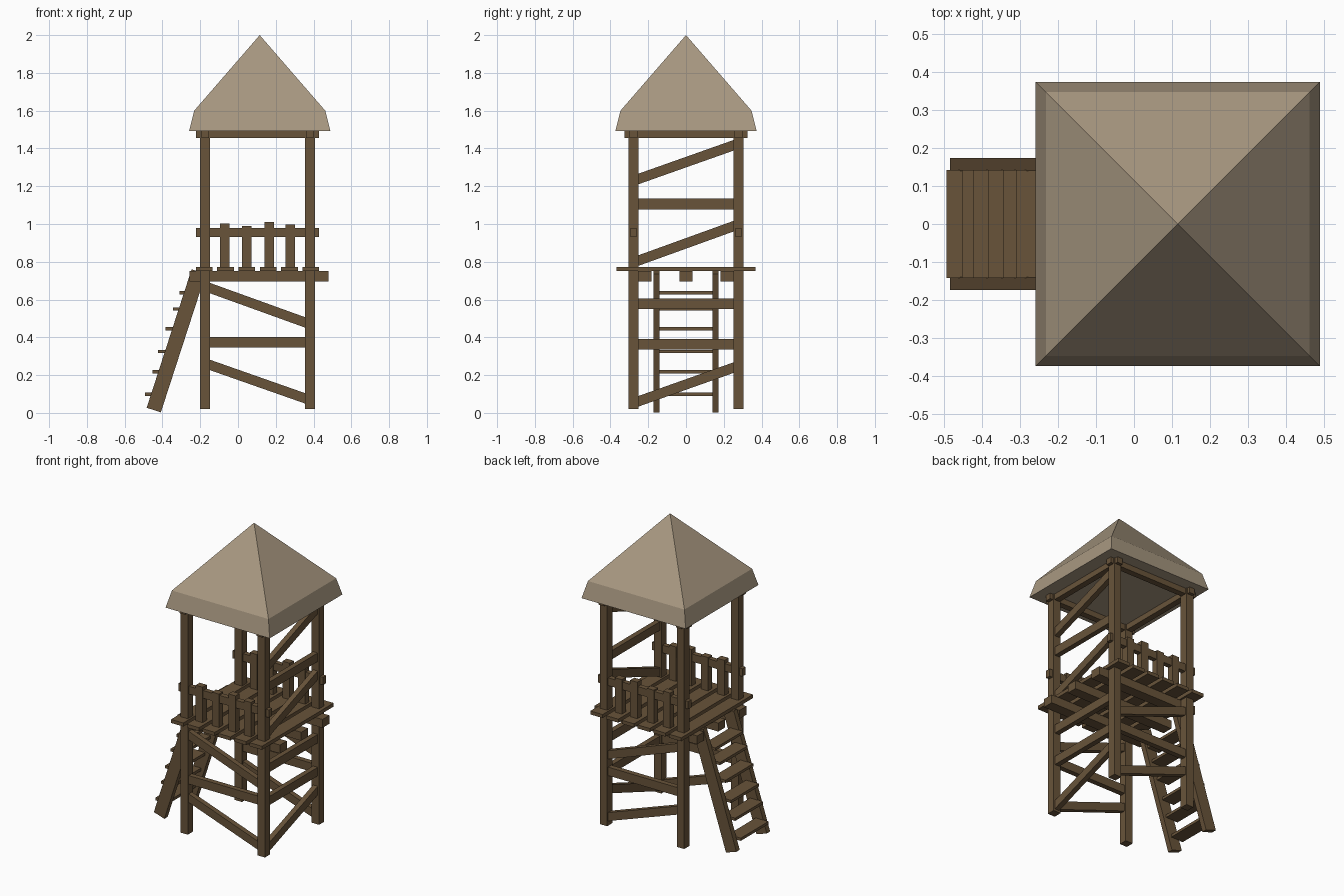
import bpy, bmesh, math
from mathutils import Matrix, Vector

if "Cube" in bpy.data.objects:
    bpy.data.objects.remove(bpy.data.objects["Cube"])


def material(name, rgb):
    m = bpy.data.materials.new(name)
    m.diffuse_color = (*rgb, 1)
    m.use_nodes = True
    m.node_tree.nodes["Principled BSDF"].inputs["Base Color"].default_value = m.diffuse_color
    return m


WOOD = material("brown wood", (0.140, 0.088, 0.042))
ROOF = material("tan roof", (0.390, 0.312, 0.218))

CX = 0.103            # tower centre in x
PX, PY = 0.277, 0.278  # post offsets from the tower centre
POST = 0.053


def finish(name, bm, mat):
    bmesh.ops.recalc_face_normals(bm, faces=bm.faces)
    me = bpy.data.meshes.new(name)
    bm.to_mesh(me)
    bm.free()
    me.materials.append(mat)
    ob = bpy.data.objects.new(name, me)
    bpy.context.collection.objects.link(ob)
    return ob


def box(name, x, y, z):
    """Box given as (low, high) ranges per axis."""
    bm = bmesh.new()
    bmesh.ops.create_cube(bm, size=1)
    for v in bm.verts:
        v.co = Vector([(r[0] + r[1]) / 2 + c * (r[1] - r[0])
                       for r, c in zip((x, y, z), v.co)])
    return finish(name, bm, WOOD)


def mid(c, w):
    return (c - w / 2, c + w / 2)


def brace(name, a, b, height, thick=0.034):
    """Board between two points, sheared so that its ends stay upright."""
    a, b = Vector(a), Vector(b)
    d = b - a
    side = Vector((-d.y, d.x, 0)).normalized() * thick
    bm = bmesh.new()
    bmesh.ops.create_cube(bm, size=1)
    for v in bm.verts:
        c = v.co.copy()
        v.co = a + d * (c.x + 0.5) + side * c.y + Vector((0, 0, height * c.z))
    return finish(name, bm, WOOD)


# corner posts
for sx in (-1, 1):
    for sy in (-1, 1):
        box("corner_post", mid(CX + sx * PX, POST), mid(sy * PY, POST), (0.02, 1.495))

# top frame under the roof
for s in (-1, 1):
    box("top_beam_long", mid(CX, 0.65), mid(s * PY, 0.04), (1.455, 1.5))
    box("top_beam_cross", mid(CX + s * PX, 0.04), mid(0, 0.65), (1.455, 1.5))

# deck joists and planks
for y in (-0.218, 0, 0.218):
    box("deck_joist", (-0.257, 0.479), mid(y, 0.07), (0.695, 0.75))
for i in range(6):
    box("deck_plank", mid(CX + (i - 2.5) * 0.113, 0.088), mid(0, 0.736), (0.75, 0.773))

# railings on front and back
for s in (-1, 1):
    box("rail", mid(CX, 0.65), mid(s * PY, 0.032), (0.93, 0.98))
    for x, top in ((-0.07, 1.003), (0.047, 0.99), (0.166, 1.01), (0.277, 0.997)):
        box("baluster", mid(x, 0.051), mid(s * PY, 0.042), (0.76, top))

# leg braces on front and back: (z at left inner edge, z at right inner edge)
xl, xr = CX - PX + POST / 2, CX + PX - POST / 2
for s in (-1, 1):
    for z0, z1 in ((0.664, 0.476), (0.373, 0.373), (0.257, 0.074)):
        brace("leg_brace", (xl - 0.01, s * PY, z0), (xr + 0.01, s * PY, z1), 0.055)

# braces on the right side, above and below the deck
yi = PY - POST / 2
for z0, z1 in ((0.058, 0.243), (0.363, 0.363), (0.577, 0.577),
               (0.803, 0.992), (1.106, 1.106), (1.235, 1.42)):
    brace("side_brace", (CX + PX, -yi - 0.01, z0), (CX + PX, yi + 0.01, z1), 0.056)

# ladder stringers
lo, hi = Vector((-0.446, 0, 0.015)), Vector((-0.208, 0, 0.748))
d = hi - lo
tilt = math.atan2(d.x, d.z)
for s in (-1, 1):
    bm = bmesh.new()
    bmesh.ops.create_cube(bm, size=1)
    centre = (lo + hi) / 2 + Vector((0, s * 0.156, 0))
    bm.transform(Matrix.Translation(centre) @ Matrix.Rotation(tilt, 4, 'Y')
                 @ Matrix.Diagonal((0.079, 0.034, d.length, 1)))
    finish("ladder_stringer", bm, WOOD)

# ladder treads: (left edge x, z)
for x, z in ((-0.493, 0.098), (-0.453, 0.217), (-0.424, 0.325),
             (-0.384, 0.445), (-0.344, 0.55), (-0.310, 0.635)):
    box("ladder_tread", (x, x + 0.09), mid(0, 0.284), mid(z, 0.018))

# roof: eave, break line, apex
RX = 0.115
bm = bmesh.new()
rings = [[bm.verts.new((RX + sx * h, sy * h, z))
          for sx, sy in ((-1, -1), (1, -1), (1, 1), (-1, 1))]
         for h, z in ((0.374, 1.492), (0.347, 1.60))]
apex = bm.verts.new((RX, 0, 2.0))
bm.faces.new(rings[0][::-1])
for i in range(4):
    j = (i + 1) % 4
    bm.faces.new((rings[0][i], rings[0][j], rings[1][j], rings[1][i]))
    bm.faces.new((rings[1][i], rings[1][j], apex))
finish("roof", bm, ROOF)
